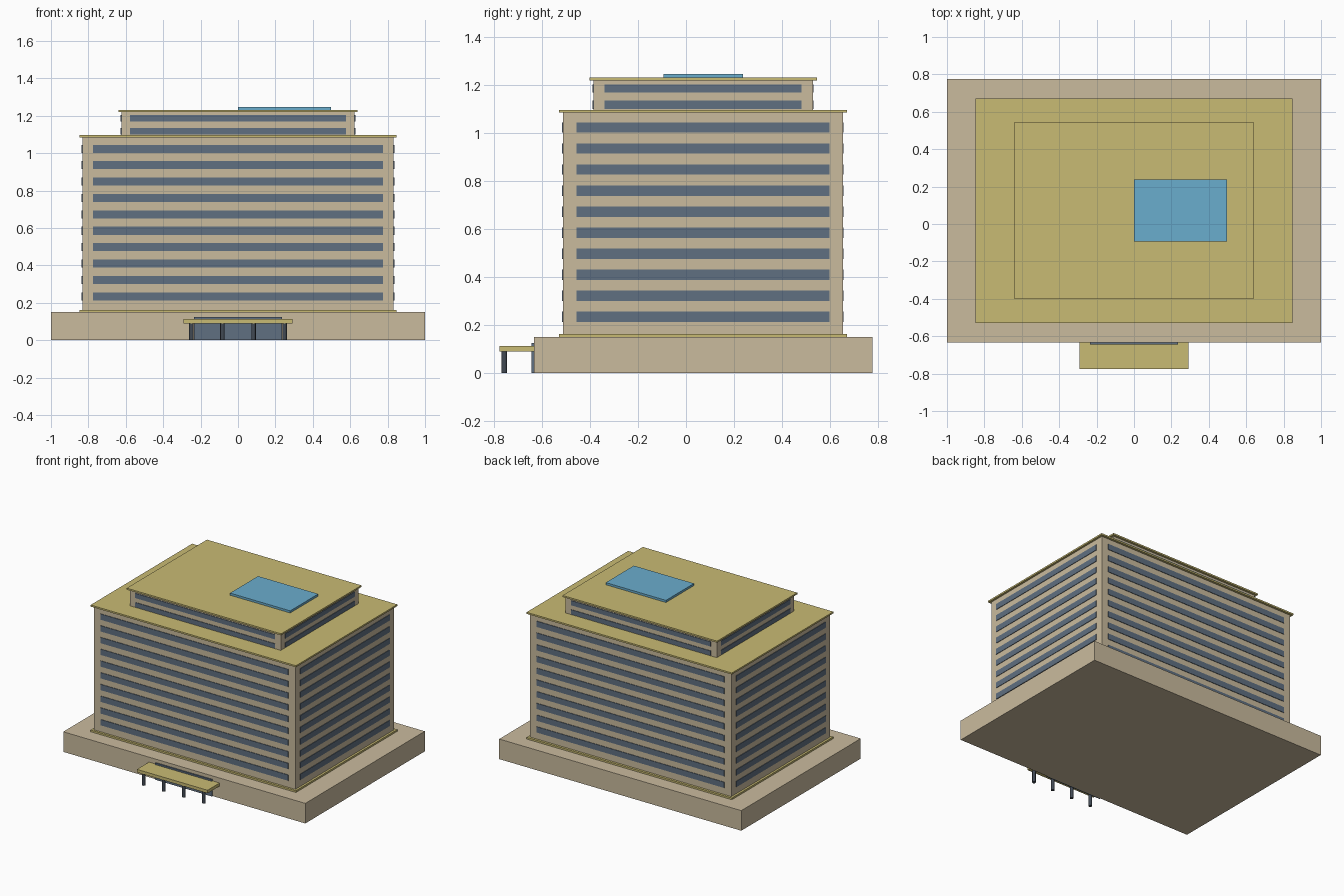
import bpy
import bmesh
from mathutils import Matrix, Vector

old = bpy.data.objects.get("Cube")
if old:
    bpy.data.objects.remove(old, do_unlink=True)


def material(name, rgb):
    linear = [((c / 255 + 0.055) / 1.055) ** 2.4 for c in rgb] + [1.0]
    mat = bpy.data.materials.new(name)
    mat.use_nodes = True
    mat.diffuse_color = linear
    mat.node_tree.nodes["Principled BSDF"].inputs["Base Color"].default_value = linear
    return mat


stone = material("beige stone", (202, 187, 158))
gold = material("ochre roofing", (201, 187, 116))
glass = material("slate glass", (96, 112, 129))
steel = material("dark steel", (66, 74, 84))
blue = material("skylight blue", (106, 173, 205))


def add_box(bm, x, y, z):
    """Add a box spanning the (low, high) pair on each axis."""
    spans = (x, y, z)
    centre = Vector([(a + b) / 2 for a, b in spans])
    size = [b - a for a, b in spans]
    bmesh.ops.create_cube(bm, size=1, matrix=Matrix.Translation(centre) @ Matrix.Diagonal((*size, 1)))


def finish(bm, name, mat):
    mesh = bpy.data.meshes.new(name)
    bm.to_mesh(mesh)
    bm.free()
    mesh.materials.append(mat)
    obj = bpy.data.objects.new(name, mesh)
    bpy.context.collection.objects.link(obj)
    return obj


def box(name, mat, x, y, z):
    bm = bmesh.new()
    add_box(bm, x, y, z)
    return finish(bm, name, mat)


def window_bands(name, half_x, y, inset, heights, tall):
    """Thin glass strips on all four walls of a block, one ring per storey."""
    bm = bmesh.new()
    out = 0.004
    for h in heights:
        z = (h - tall / 2, h + tall / 2)
        for wall in y:
            add_box(bm, (inset - half_x, half_x - inset), (wall - out, wall + out), z)
        for wall in (-half_x, half_x):
            add_box(bm, (wall - out, wall + out), (y[0] + inset, y[1] - inset), z)
    return finish(bm, name, glass)


# Podium and the slab the tower stands on
box("podium", stone, (-1, 1), (-0.634, 0.776), (0, 0.15))
box("tower_base_slab", gold, (-0.848, 0.848), (-0.528, 0.67), (0.15, 0.163))

# Main tower
box("tower", stone, (-0.832, 0.832), (-0.512, 0.653), (0.163, 1.085))
window_bands("tower_windows", 0.832, (-0.512, 0.653), 0.056,
             [0.235 + 0.0876 * i for i in range(10)], 0.043)
box("tower_roof_slab", gold, (-0.848, 0.848), (-0.528, 0.67), (1.085, 1.097))

# Set-back penthouse
box("penthouse", stone, (-0.624, 0.624), (-0.386, 0.528), (1.097, 1.219))
window_bands("penthouse_windows", 0.624, (-0.386, 0.528), 0.047, (1.118, 1.186), 0.035)
box("penthouse_roof_slab", gold, (-0.638, 0.638), (-0.402, 0.545), (1.219, 1.231))
box("roof_skylight", blue, (0, 0.497), (-0.094, 0.237), (1.231, 1.247))

# Entrance
box("entrance_glass", glass, (-0.235, 0.235), (-0.643, -0.634), (0, 0.125))
box("entrance_canopy", gold, (-0.292, 0.292), (-0.776, -0.634), (0.09, 0.113))
bm = bmesh.new()
for i in range(4):
    place = Matrix.Translation((-0.249 + 0.166 * i, -0.757, 0.045))
    bmesh.ops.create_cone(bm, cap_ends=True, segments=16, radius1=0.012, radius2=0.012,
                          depth=0.09, matrix=place)
columns = finish(bm, "canopy_columns", steel)
bpy.context.view_layer.objects.active = columns
columns.select_set(True)
bpy.ops.object.shade_smooth_by_angle()
